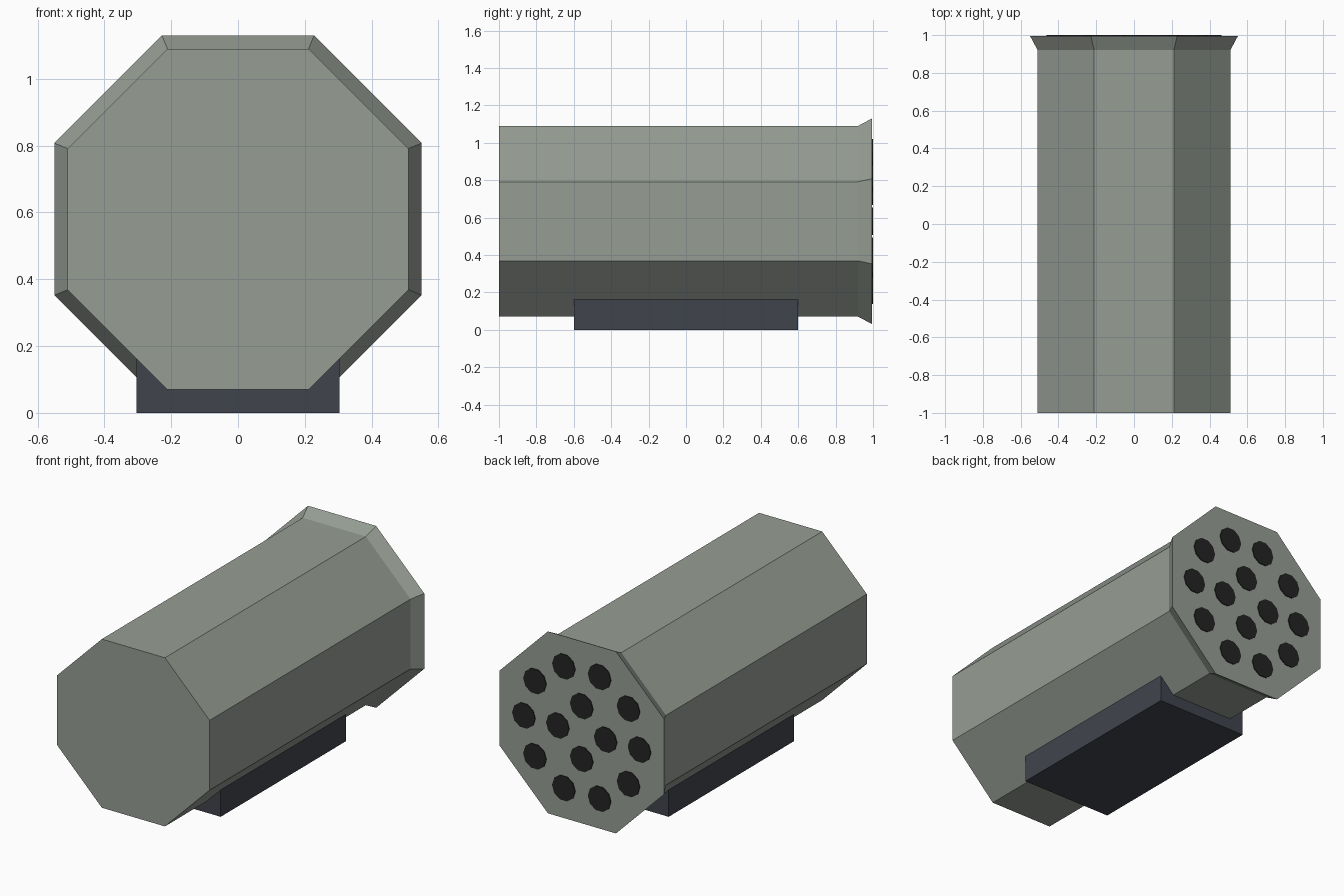
import bpy, bmesh, math

cube = bpy.data.objects.get("Cube")
if cube:
    bpy.data.objects.remove(cube, do_unlink=True)

AXIS_Z = 0.58
BACK = 0.995


def material(name, rgb):
    mat = bpy.data.materials.new(name)
    mat.use_nodes = True
    mat.diffuse_color = (*rgb, 1)
    mat.node_tree.nodes["Principled BSDF"].inputs["Base Color"].default_value = (*rgb, 1)
    return mat


def finish(name, bm, mat):
    bmesh.ops.recalc_face_normals(bm, faces=bm.faces)
    mesh = bpy.data.meshes.new(name)
    bm.to_mesh(mesh)
    bm.free()
    mesh.materials.append(mat)
    obj = bpy.data.objects.new(name, mesh)
    bpy.context.collection.objects.link(obj)
    return obj


def prism(name, sections, sides, mat, cx=0, cz=AXIS_Z, turn=0):
    """Loft regular polygons along y; sections are (y, circumradius)."""
    bm = bmesh.new()
    rings = []
    for y, r in sections:
        angles = [turn + math.tau * i / sides for i in range(sides)]
        rings.append([bm.verts.new((cx + r * math.cos(a), y, cz + r * math.sin(a)))
                      for a in angles])
    for a, b in zip(rings, rings[1:]):
        for i in range(sides):
            j = (i + 1) % sides
            bm.faces.new((a[i], a[j], b[j], b[i]))
    bm.faces.new(rings[0])
    bm.faces.new(rings[-1])
    return finish(name, bm, mat)


green = material("grey green", (0.305, 0.337, 0.296))
slate = material("dark slate", (0.051, 0.058, 0.073))
black = material("tube black", (0.017, 0.017, 0.017))

# Octagonal casing with a flared rear lip
corner = 1 / math.cos(math.pi / 8)
prism("casing", [(-1, 0.51 * corner), (0.92, 0.51 * corner), (BACK, 0.55 * corner)],
      8, green, turn=math.pi / 8)

# Mounting block under the casing
bm = bmesh.new()
bmesh.ops.create_cube(bm, size=1)
bmesh.ops.scale(bm, vec=(0.608, 1.2, 0.165), verts=bm.verts)
bmesh.ops.translate(bm, vec=(0, 0, 0.0825), verts=bm.verts)
finish("mounting_block", bm, slate)

# Tube mouths in two rings on the rear face
for ring, count, radius in (("outer", 10, 0.387), ("inner", 4, 0.16)):
    for i in range(count):
        a = math.tau * i / count
        prism(f"{ring}_tube_mouth_{i + 1}", [(BACK - 0.003, 0.077), (1, 0.077)], 10, black,
              cx=radius * math.cos(a), cz=AXIS_Z + radius * math.sin(a))
